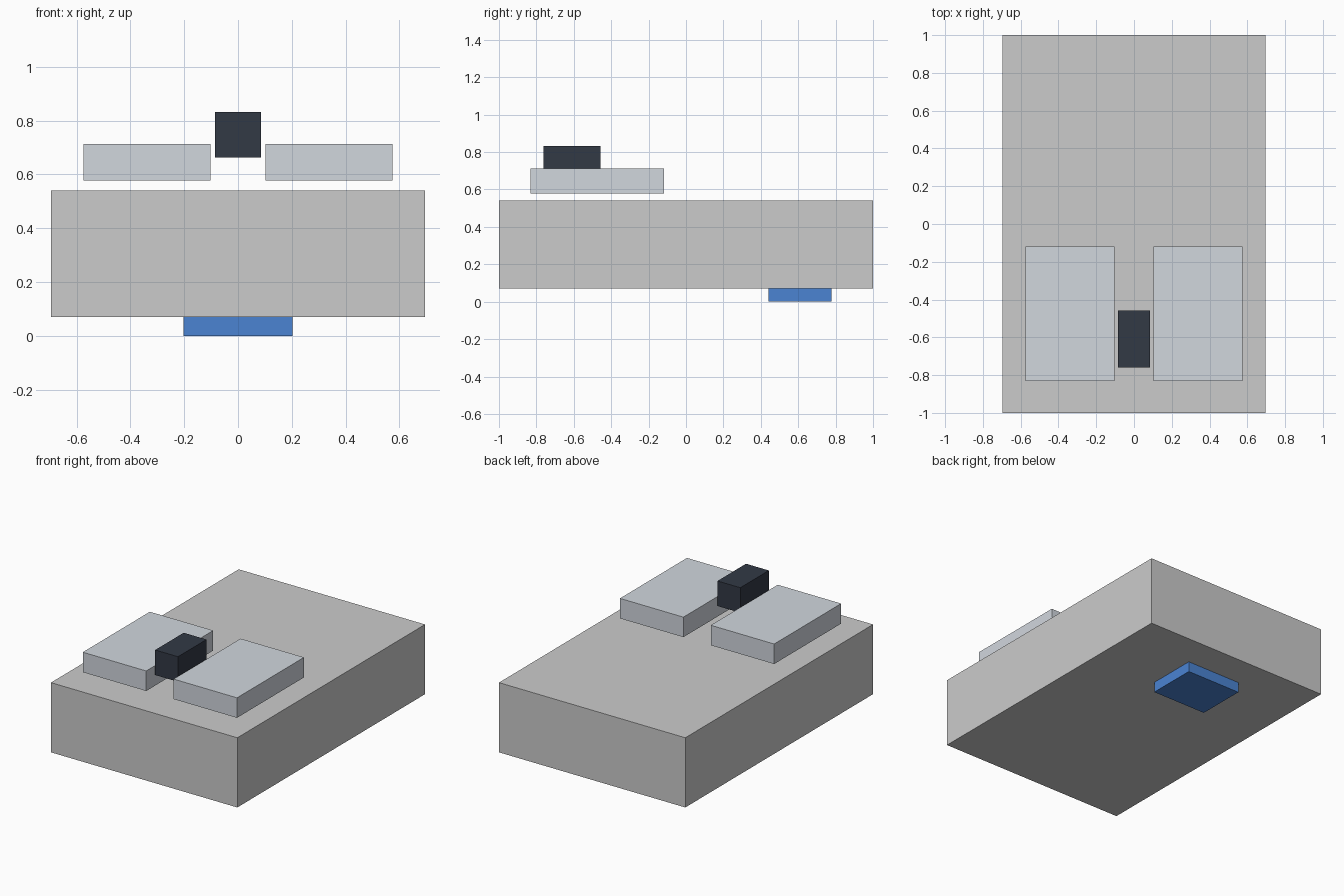
import bpy

if "Cube" in bpy.data.objects:
    bpy.data.objects.remove(bpy.data.objects["Cube"])


def material(name, color):
    mat = bpy.data.materials.new(name)
    mat.diffuse_color = (*color, 1)
    mat.use_nodes = True
    mat.node_tree.nodes["Principled BSDF"].inputs["Base Color"].default_value = mat.diffuse_color
    return mat


def box(name, x, y, z, mat):
    """Box spanning the given (low, high) range on each axis."""
    spans = (x, y, z)
    bpy.ops.mesh.primitive_cube_add(size=1, location=[(a + b) / 2 for a, b in spans])
    ob = bpy.context.object
    ob.name = name
    ob.scale = [b - a for a, b in spans]
    bpy.ops.object.transform_apply(location=False, rotation=False, scale=True)
    ob.data.materials.append(mat)
    return ob


light_grey = material("body_light_grey", (0.81, 0.82, 0.835))
pale_blue_grey = material("button_grey", (0.64, 0.68, 0.73))
dark = material("wheel_dark", (0.032, 0.041, 0.06))
blue = material("sensor_blue", (0.07, 0.23, 0.65))

# Main body
box("mouse_body", (-0.695, 0.695), (-1, 1), (0.07, 0.54), light_grey)

# Two click buttons floating just above the body
for side, x in (("left", (-0.575, -0.102)), ("right", (0.102, 0.575))):
    box(side + "_button", x, (-0.832, -0.118), (0.578, 0.713), pale_blue_grey)

# Scroll wheel block between the buttons
box("scroll_wheel", (-0.085, 0.085), (-0.761, -0.457), (0.663, 0.832), dark)

# Sensor pad under the body
box("sensor_pad", (-0.203, 0.203), (0.44, 0.778), (0, 0.07), blue)
